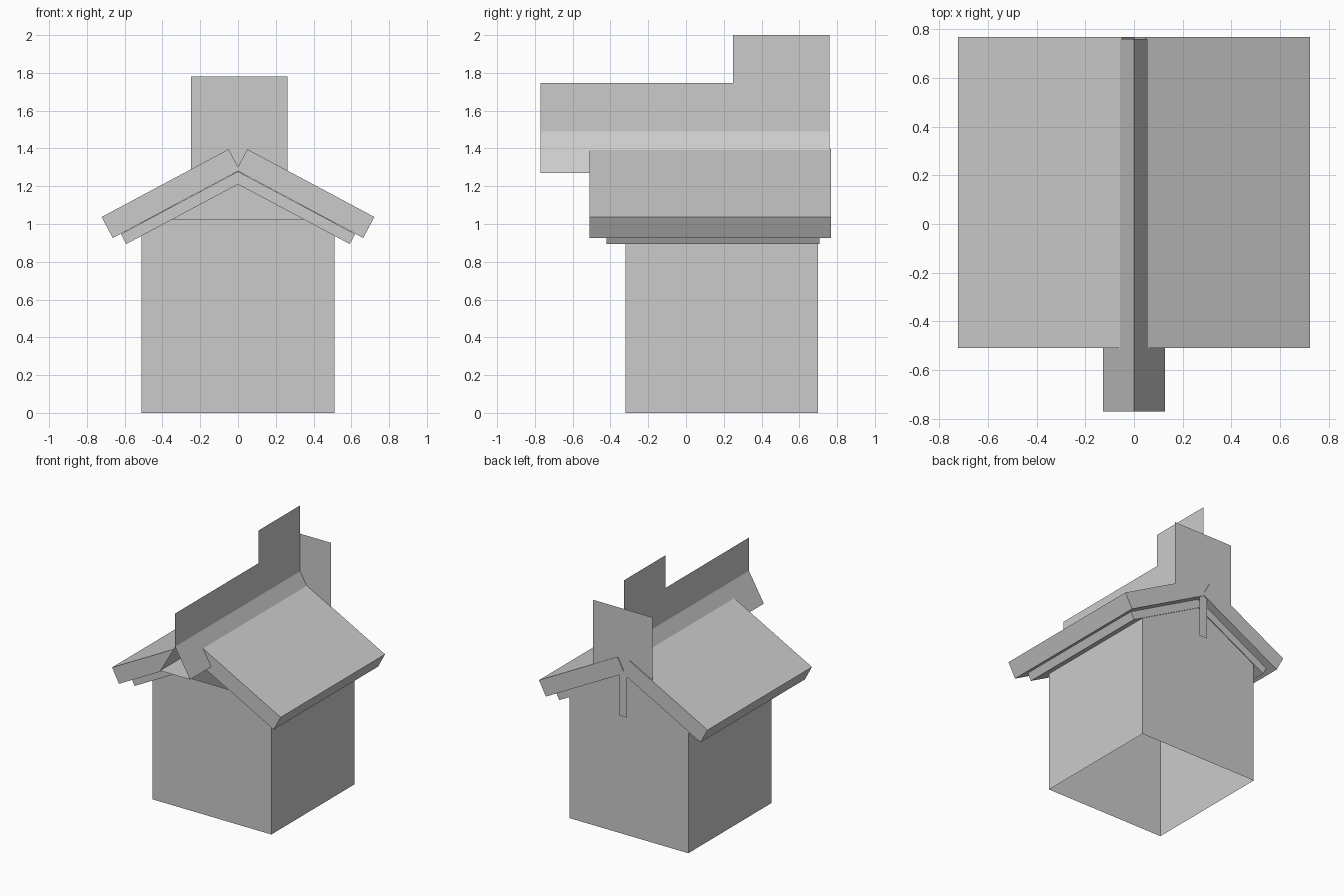
import bpy
from math import radians, cos, sin

if "Cube" in bpy.data.objects:
    bpy.data.objects.remove(bpy.data.objects["Cube"])


def mesh(name, verts, faces):
    me = bpy.data.meshes.new(name)
    me.from_pydata(verts, [], faces)
    me.update()
    ob = bpy.data.objects.new(name, me)
    bpy.context.collection.objects.link(ob)
    return ob


def extrude_y(name, profile, y0, y1, closed=False, caps=False):
    """Sweep an (x, z) profile along y, as open sheets or a capped solid."""
    n = len(profile)
    verts = [(x, y, z) for y in (y0, y1) for x, z in profile]
    faces = [(i, (i + 1) % n, n + (i + 1) % n, n + i)
             for i in range(n if closed else n - 1)]
    if caps:
        faces += [tuple(reversed(range(n))), tuple(range(n, 2 * n))]
    return mesh(name, verts, faces)


def sheet_xz(name, profile, y):
    return mesh(name, [(x, y, z) for x, z in profile], [tuple(range(len(profile)))])


# Walls: open top and bottom, flat front
W, F, B, H = 0.51, -0.32, 0.70, 1.025
corners = [(-W, F), (W, F), (W, B), (-W, B)]
mesh("walls", [(x, y, z) for z in (0, H) for x, y in corners],
     [(i, (i + 1) % 4, 4 + (i + 1) % 4, 4 + i) for i in range(4)])

# Rear gable closing the space under the roof
sheet_xz("rear_gable", [(-W, H), (W, H), (0, 1.245)][::-1], B)

# Roof slabs: tilted boxes meeting in a notch at the ridge
A = radians(28.1)


def roof_slab(name, side, x, z, length, thick, y0, y1):
    dx, dz = cos(A), -sin(A)
    pts = [(x, z), (x + dx * length, z + dz * length)]
    pts += [(px - sin(A) * thick, pz - cos(A) * thick) for px, pz in reversed(pts)]
    pts = [(side * px, pz) for px, pz in pts]
    if side > 0:
        pts.reverse()
    extrude_y(name, pts, y0, y1, closed=True, caps=True)


for side, label in ((-1, "left"), (1, "right")):
    roof_slab("roof_" + label, side, 0.05, 1.396, 0.762, 0.126, -0.51, 0.768)
    roof_slab("roof_lining_" + label, side, 0.0, 1.278, 0.703, 0.06, -0.42, 0.706)

# Ridge beam: open-ended triangular tube
extrude_y("ridge_beam", [(0, 1.49), (-0.128, 1.27), (0.128, 1.27)],
          -0.77, 0.76, closed=True)

# Upright ridge fin, stepped up at the rear
mesh("ridge_fin",
     [(0, y, z) for y, z in [(-0.77, 1.49), (0.25, 1.49), (0.76, 1.49),
                             (0.76, 2.0), (0.25, 2.0), (0.25, 1.747), (-0.77, 1.747)]],
     [(0, 1, 5, 6), (1, 2, 3, 4, 5)])

# Rear sign panel and the narrow post below it
sheet_xz("rear_panel", [(0.262, 1.27), (-0.248, 1.27), (-0.248, 1.78), (0.262, 1.78)], 0.762)
sheet_xz("rear_post", [(0.037, 0.945), (-0.029, 0.945), (-0.029, 1.27), (0.037, 1.27)], 0.762)
